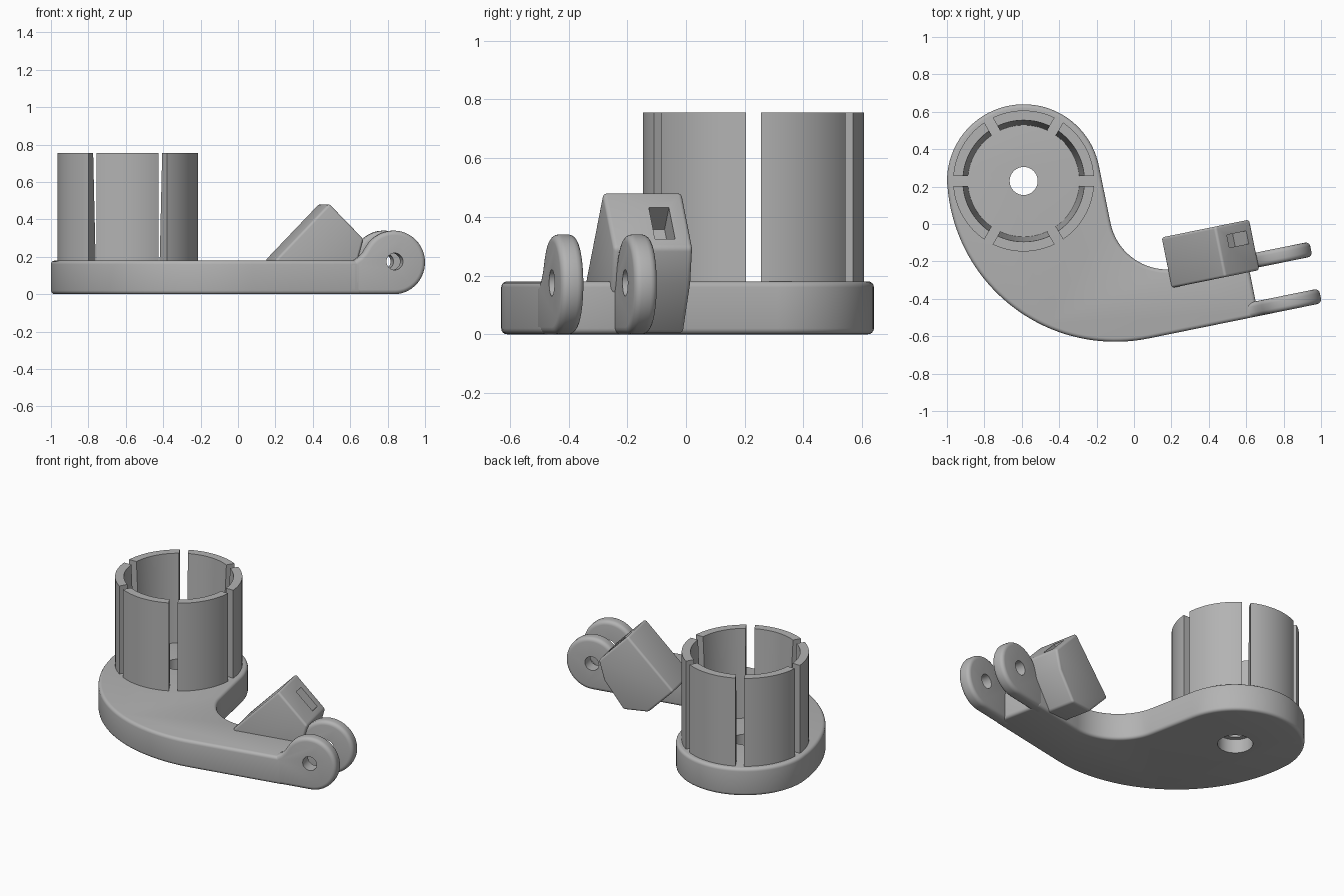
import bpy, bmesh
from math import sin, cos, asin, radians
from mathutils import Vector

if "Cube" in bpy.data.objects:
    bpy.data.objects.remove(bpy.data.objects["Cube"])

TILT = radians(11.5)      # heading of the arm
TOP = 0.18                # plate thickness

grey = bpy.data.materials.new("plain_grey")
grey.use_nodes = True
grey.diffuse_color = (0.45, 0.45, 0.45, 1)
grey.node_tree.nodes["Principled BSDF"].inputs["Base Color"].default_value = grey.diffuse_color


def arc(cx, cy, r, start, end, n):
    angles = [radians(start + (end - start) * i / n) for i in range(n + 1)]
    return [(cx + r * cos(a), cy + r * sin(a)) for a in angles]


def finish(name, bm, turn=TILT):
    bmesh.ops.recalc_face_normals(bm, faces=bm.faces)
    mesh = bpy.data.meshes.new(name)
    bm.to_mesh(mesh)
    bm.free()
    mesh.materials.append(grey)
    obj = bpy.data.objects.new(name, mesh)
    obj.rotation_euler.z = turn
    bpy.context.collection.objects.link(obj)
    return obj


def prism(name, outline, low, high, upright=False):
    """Extrude an outline along z, or along the arm's width when upright."""
    bm = bmesh.new()
    place = (lambda p, h: (p[0], h, p[1])) if upright else (lambda p, h: (p[0], p[1], h))
    face = bm.faces.new([bm.verts.new(place(p, low)) for p in outline])
    new = bmesh.ops.extrude_face_region(bm, geom=[face])["geom"]
    move = Vector(place((0, 0), high - low))
    bmesh.ops.translate(bm, vec=move, verts=[v for v in new if isinstance(v, bmesh.types.BMVert)])
    return finish(name, bm)


def select(obj):
    bpy.ops.object.select_all(action='DESELECT')
    obj.select_set(True)
    bpy.context.view_layer.objects.active = obj


def soften(obj, width):
    mod = obj.modifiers.new("rounded_edges", 'BEVEL')
    mod.width, mod.segments = width, 4
    mod.limit_method, mod.angle_limit = 'ANGLE', radians(25)
    mod.use_clamp_overlap = False
    select(obj)
    bpy.ops.object.modifier_apply(modifier=mod.name)


def cut(obj, cutter):
    cutter.hide_render = True
    mod = obj.modifiers.new("cut", 'BOOLEAN')
    mod.operation, mod.solver, mod.object = 'DIFFERENCE', 'EXACT', cutter
    bpy.context.view_layer.update()
    select(obj)
    bpy.ops.object.modifier_apply(modifier=mod.name)
    bpy.data.objects.remove(cutter)


def smooth(obj):
    select(obj)
    bpy.ops.object.shade_smooth_by_angle(angle=radians(30))


# Curved base plate with a stepped hole under the socket
hub = (-0.532, 0.343)
outline = arc(-0.044, 0.285, 0.9, 173.2, 270, 40)
outline += [(0.555, -0.615), (0.555, -0.28)]
outline += arc(0.188, 0.03, 0.31, 270, 180, 24)
outline += arc(*hub, 0.41, 0, 173.2, 44)[:-1]
plate = prism("base_plate", outline, 0, TOP)
soften(plate, 0.02)
cut(plate, prism("hole_cutter", arc(*hub, 0.075, 0, 352.5, 47), -0.1, 0.3))
cut(plate, prism("recess_cutter", arc(*hub, 0.105, 0, 352.5, 47), -0.1, 0.09))
smooth(plate)

# Pair of fork lugs with pin holes
lug_profile = [(0.47, 0.0)] + arc(0.73, 0.17, 0.17, -90, 150, 40)
lug_profile += [(0.562, 0.222), (0.54, 0.199), (0.512, 0.181), (0.47, 0.172)]
for name, low in (("front_lug", -0.615), ("rear_lug", -0.36)):
    lug = prism(name, lug_profile, low, low + 0.08, True)
    soften(lug, 0.024)
    cut(lug, prism("pin_cutter", arc(0.73, 0.175, 0.045, 0, 348.75, 31), -0.8, 0, True))
    smooth(lug)

# Slanted block beside the arm, with a pocket in its outer slope
block_profile = [(0.125, 0.18), (0.29, 0.015), (0.45, 0.003), (0.575, 0.17),
                 (0.61, 0.295), (0.422, 0.485)]
block = prism("slanted_block", block_profile, -0.375, -0.1, True)
soften(block, 0.014)
pocket = [(0.528 + a * 0.053 + b * 0.075, 0.379 - a * 0.053 + b * 0.075)
          for a, b in ((-1, -1), (1, -1), (1, 1), (-1, 1))]
cut(block, prism("pocket_cutter", pocket, -0.226, -0.156, True))
smooth(block)

# Six tapered wall segments forming the slotted socket
STEPS = 16
ring = ((0.377, 0.17), (0.377, 0.755), (0.325, 0.755), (0.298, 0.17))
for k in range(6):
    bm = bmesh.new()
    rows = []
    for i in range(STEPS + 1):
        row = []
        for r, z in ring:
            gap = asin(0.026 / r)
            a = radians(60 * k) + gap + (radians(60) - 2 * gap) * i / STEPS
            row.append(bm.verts.new((r * cos(a), r * sin(a), z)))
        rows.append(row)
    for p, q in zip(rows, rows[1:]):
        for j in range(4):
            n = (j + 1) % 4
            bm.faces.new((p[j], p[n], q[n], q[j]))
    bm.faces.new(rows[0])
    bm.faces.new(rows[-1])
    segment = finish(f"socket_segment_{k + 1}", bm, 0)
    segment.location = (-0.59, 0.23, 0)
    smooth(segment)
